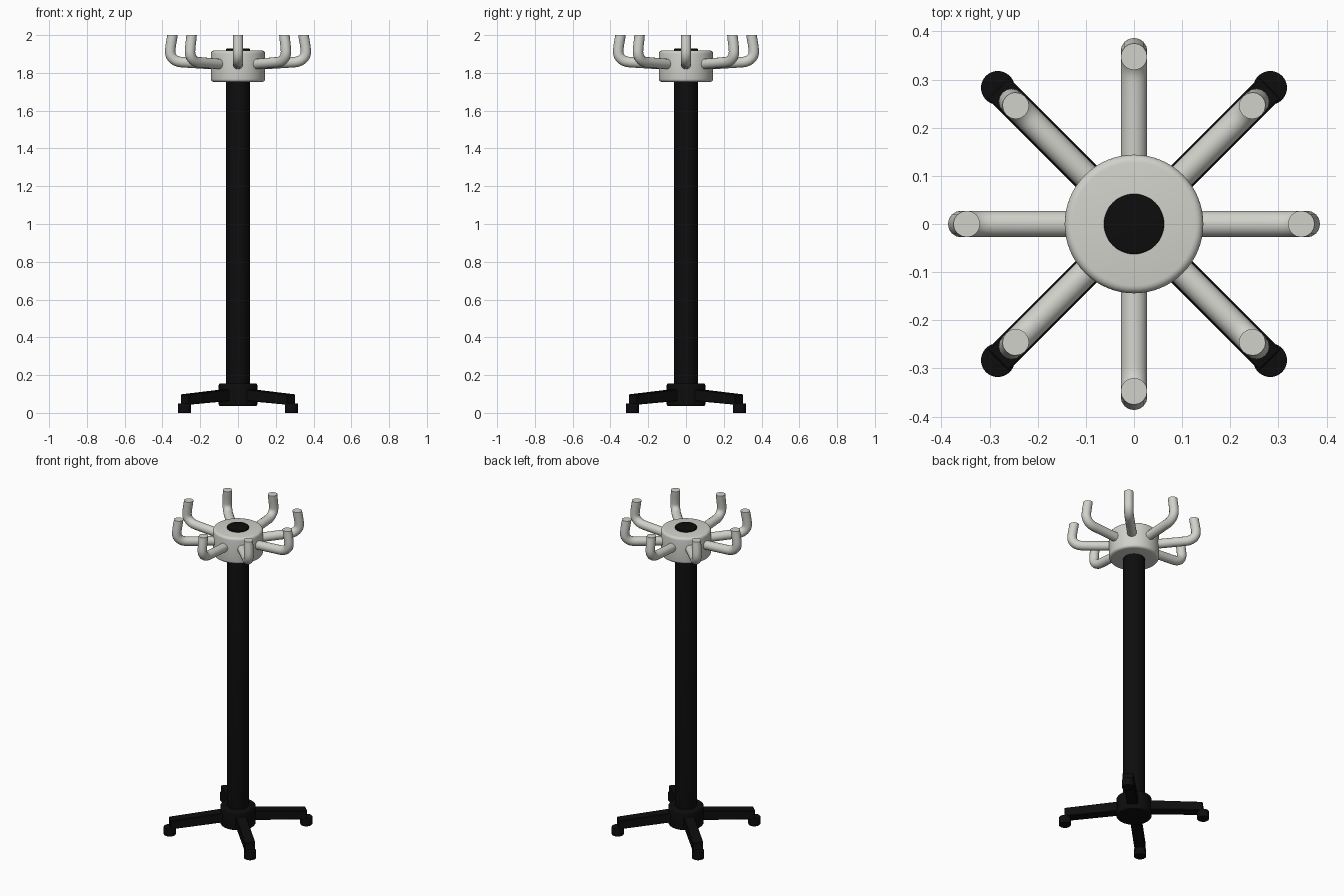
import bpy, bmesh, math
from mathutils import Matrix, Vector

cube = bpy.data.objects.get("Cube")
if cube:
    bpy.data.objects.remove(cube, do_unlink=True)


def material(name, rgb, rough):
    m = bpy.data.materials.new(name)
    m.use_nodes = True
    m.diffuse_color = (*rgb, 1)
    bsdf = m.node_tree.nodes["Principled BSDF"]
    bsdf.inputs["Base Color"].default_value = (*rgb, 1)
    bsdf.inputs["Roughness"].default_value = rough
    return m


BLACK = material("matte black", (0.004, 0.004, 0.004), 0.6)
GREY = material("light grey", (0.64, 0.64, 0.60), 0.5)


def add_object(name, mesh, mat, smooth=True):
    obj = bpy.data.objects.new(name, mesh)
    bpy.context.collection.objects.link(obj)
    if not mesh.materials:
        mesh.materials.append(mat)
    if smooth:
        bpy.ops.object.select_all(action='DESELECT')
        obj.select_set(True)
        bpy.context.view_layer.objects.active = obj
        bpy.ops.object.shade_smooth_by_angle(angle=math.radians(35))
    return obj


def cylinder(name, radius, z0, z1, mat, bevel=0.0, segments=48, at=(0, 0)):
    """Upright cylinder with rounded rims."""
    bm = bmesh.new()
    bmesh.ops.create_cone(bm, cap_ends=True, segments=segments, radius1=radius,
                          radius2=radius, depth=z1 - z0,
                          matrix=Matrix.Translation((at[0], at[1], (z0 + z1) / 2)))
    if bevel:
        rims = [e for e in bm.edges if abs(e.verts[0].co.z - e.verts[1].co.z) < 1e-5]
        bmesh.ops.bevel(bm, geom=rims, offset=bevel, segments=4, profile=0.5,
                        affect='EDGES')
    mesh = bpy.data.meshes.new(name)
    bm.to_mesh(mesh)
    bm.free()
    return add_object(name, mesh, mat)


# Central column
cylinder("pole", 0.0625, 0.06, 1.928, BLACK, 0.003)
cylinder("base_hub", 0.102, 0.037, 0.155, BLACK, 0.008)
cylinder("top_hub", 0.144, 1.752, 1.918, GREY, 0.016, 64)


# Sloping leg: box profile along +x, shared by four objects
def leg_mesh(half_width=0.031):
    bm = bmesh.new()
    outline = [(0.05, 0.066), (0.40, 0.043), (0.40, 0.098), (0.05, 0.128)]
    face = bm.faces.new([bm.verts.new((x, -half_width, z)) for x, z in outline])
    ext = bmesh.ops.extrude_face_region(bm, geom=[face])
    bmesh.ops.translate(bm, vec=(0, 2 * half_width, 0),
                        verts=[v for v in ext["geom"] if isinstance(v, bmesh.types.BMVert)])
    bmesh.ops.recalc_face_normals(bm, faces=bm.faces)
    bmesh.ops.bevel(bm, geom=bm.edges[:], offset=0.003, segments=1, affect='EDGES')
    mesh = bpy.data.meshes.new("leg")
    bm.to_mesh(mesh)
    bm.free()
    return mesh


# Hook: round tube swept along a bent path, shared by eight objects
def hook_mesh():
    cu = bpy.data.curves.new("hook_path", 'CURVE')
    cu.dimensions = '3D'
    cu.bevel_depth = 0.0275
    cu.bevel_resolution = 6
    cu.resolution_u = 10
    cu.use_fill_caps = True
    # (x, z), handle direction, handle length
    path = [((0.09, 1.844), (1, 0.06), 0.05),
            ((0.300, 1.857), (1, 0.08), 0.035),
            ((0.359, 1.915), (-0.06, 1), 0.033),
            ((0.347, 2.0), (-0.12, 1), 0.025)]
    sp = cu.splines.new('BEZIER')
    sp.bezier_points.add(len(path) - 1)
    for bp, ((x, z), (dx, dz), length) in zip(sp.bezier_points, path):
        p = Vector((x, 0, z))
        d = Vector((dx, 0, dz)).normalized() * length
        bp.handle_left_type = bp.handle_right_type = 'FREE'
        bp.co, bp.handle_left, bp.handle_right = p, p - d, p + d
    tmp = bpy.data.objects.new("hook_path", cu)
    bpy.context.collection.objects.link(tmp)
    dg = bpy.context.evaluated_depsgraph_get()
    mesh = bpy.data.meshes.new_from_object(tmp.evaluated_get(dg))
    bpy.data.objects.remove(tmp, do_unlink=True)
    mesh.materials.clear()
    bm = bmesh.new()
    bm.from_mesh(mesh)
    bmesh.ops.remove_doubles(bm, verts=bm.verts, dist=1e-5)
    bmesh.ops.recalc_face_normals(bm, faces=bm.faces)
    for v in bm.verts:                      # level tip
        if v.co.z > 1.994:
            v.co.z = 2.0
    bm.to_mesh(mesh)
    bm.free()
    return mesh


leg = leg_mesh()
for i, side in enumerate(("back_left", "back_right", "front_right", "front_left")):
    a = math.radians(45 + 90 * i)
    add_object("leg_" + side, leg, BLACK, False).rotation_euler.z = a
    cylinder("foot_" + side, 0.035, 0.0, 0.05, BLACK, 0.003, 32,
             (0.4 * math.cos(a), 0.4 * math.sin(a)))

hook = hook_mesh()
for i in range(8):
    add_object(f"hook_{i + 1}", hook, GREY, i == 0).rotation_euler.z = math.radians(45 * i)
